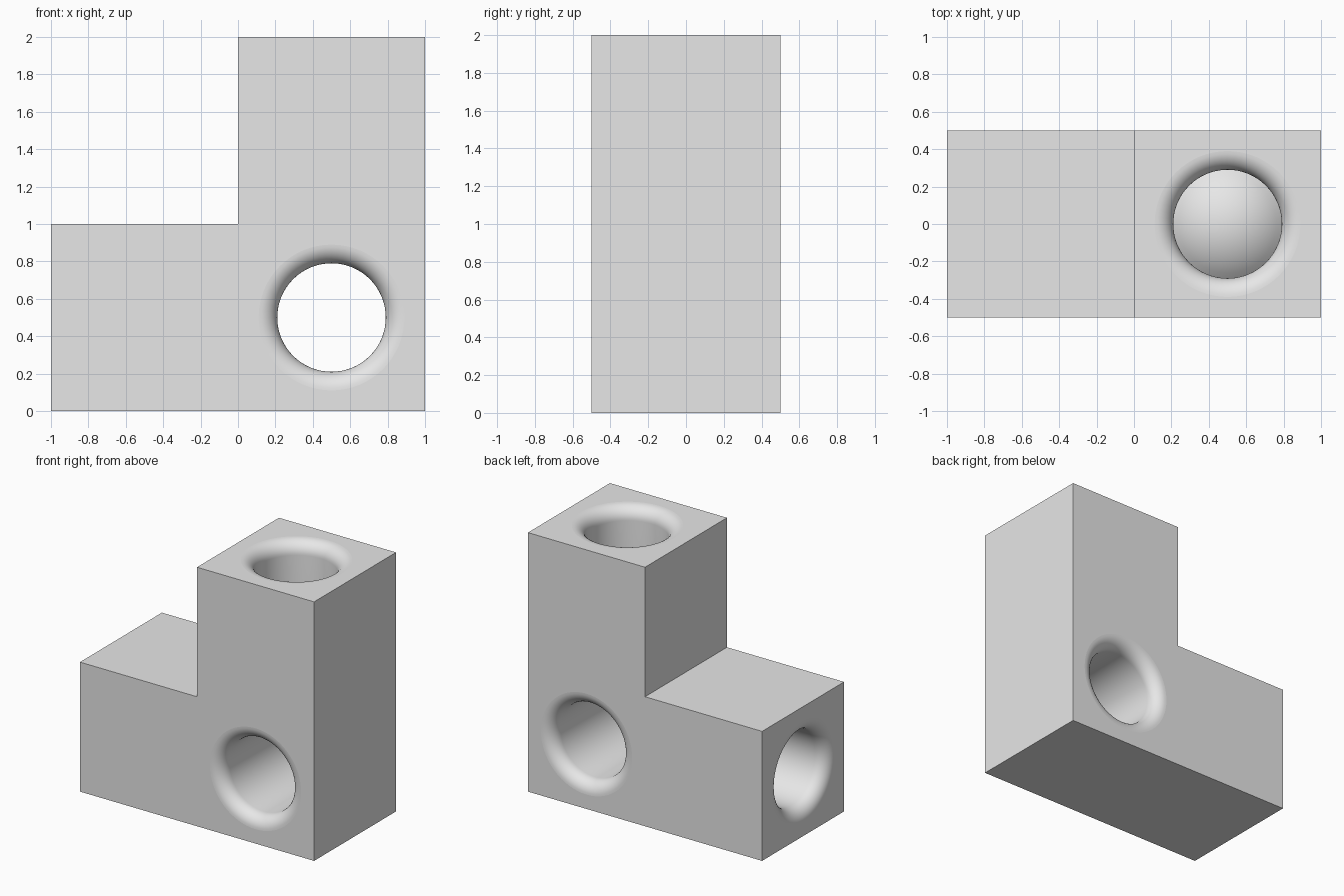
import bpy, bmesh
from math import sin, cos, pi, sqrt
from mathutils import Matrix, Vector

if "Cube" in bpy.data.objects:
    bpy.data.objects.remove(bpy.data.objects["Cube"])

HOLE, FILLET, DOME, STEPS = 0.29, 0.1, 0.42, 10
CORNER = Vector((0.5, 0, 0.5))

grey = bpy.data.materials.new("plain_grey")
grey.use_nodes = True
grey.diffuse_color = (0.8, 0.8, 0.8, 1)
grey.node_tree.nodes["Principled BSDF"].inputs["Base Color"].default_value = (0.8, 0.8, 0.8, 1)


def make_object(name, bm):
    bmesh.ops.remove_doubles(bm, verts=bm.verts, dist=1e-5)
    bmesh.ops.recalc_face_normals(bm, faces=bm.faces)
    mesh = bpy.data.meshes.new(name)
    bm.to_mesh(mesh)
    bm.free()
    mesh.materials.append(grey)
    obj = bpy.data.objects.new(name, mesh)
    bpy.context.collection.objects.link(obj)
    return obj


def mouth(z):
    """Rounded rim profile, from outside the face at height z down to the bore."""
    rim = HOLE + FILLET
    arc = [(rim - FILLET * sin(a), z - FILLET * (1 - cos(a)))
           for a in (pi / 2 * i / STEPS for i in range(STEPS + 1))]
    return [(0, z + 0.1), (rim, z + 0.1)] + arc


def bore(name, profile, rotation):
    """Revolve a (radius, height) profile and turn it about the corner centre."""
    bm = bmesh.new()
    verts = [bm.verts.new((r, 0, z)) for r, z in profile]
    edges = [bm.edges.new(pair) for pair in zip(verts, verts[1:])]
    bmesh.ops.spin(bm, geom=verts + edges, cent=(0, 0, 0), axis=(0, 0, 1),
                   angle=2 * pi, steps=64)
    bmesh.ops.transform(bm, matrix=Matrix.Translation(CORNER) @ rotation, verts=bm.verts)
    obj = make_object(name, bm)
    obj.hide_render = True
    return obj


# L-shaped block
bm = bmesh.new()
outline = [(-1, 0), (1, 0), (1, 2), (0, 2), (0, 1), (-1, 1)]
face = bm.faces.new([bm.verts.new((x, -0.5, z)) for x, z in outline])
extruded = bmesh.ops.extrude_face_region(bm, geom=[face])["geom"]
bmesh.ops.translate(bm, vec=(0, 1, 0),
                    verts=[v for v in extruded if isinstance(v, bmesh.types.BMVert)])
block = make_object("corner_block", bm)

# Through tunnel, and two blind shafts that end on a rounded core
half = mouth(0.5)
tunnel = half + [(r, -z) for r, z in reversed(half)]
core = [(r, sqrt(DOME ** 2 - r ** 2))
        for r in (HOLE * (1 - i / STEPS) for i in range(STEPS + 1))]
shaft = mouth(1.5) + core
cutters = [
    bore("tunnel_cutter", tunnel, Matrix.Rotation(pi / 2, 4, "X")),
    bore("upper_shaft_cutter", shaft, Matrix.Identity(4)),
    bore("side_shaft_cutter", shaft, Matrix.Rotation(-pi / 2, 4, "Y")),
]

bpy.context.view_layer.objects.active = block
for cutter in cutters:
    mod = block.modifiers.new("bore", "BOOLEAN")
    mod.operation, mod.solver, mod.object = "DIFFERENCE", "EXACT", cutter
    bpy.ops.object.modifier_apply(modifier=mod.name)
    bpy.data.objects.remove(cutter)

# Smooth bores, flat outer walls
for obj in bpy.context.selected_objects:
    obj.select_set(False)
block.select_set(True)
bpy.ops.object.shade_smooth_by_angle(angle=pi / 6)
for poly in block.data.polygons:
    poly.use_smooth = max(abs(c) for c in poly.normal) < 0.9999 or poly.area < 0.08
